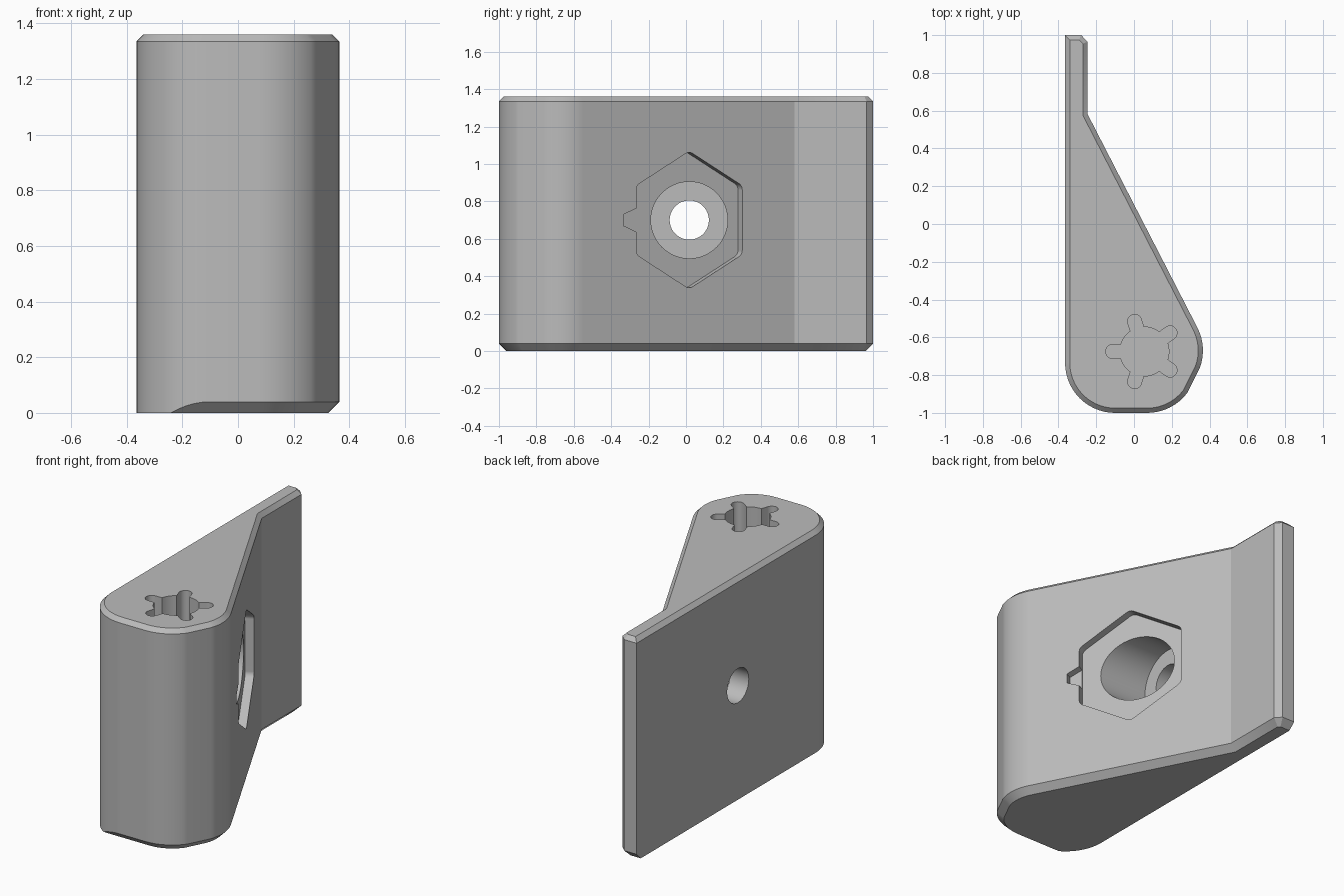
import bpy, bmesh, math
from mathutils import Vector

if "Cube" in bpy.data.objects:
    bpy.data.objects.remove(bpy.data.objects["Cube"], do_unlink=True)

HEIGHT, TOP_CUT, FOOT_CUT = 1.36, 0.025, 0.04
TILT = math.radians(27.2)          # direction the sloping face looks in
X, Y, Z = Vector((1, 0, 0)), Vector((0, 1, 0)), Vector((0, 0, 1))

grey = bpy.data.materials.new("plain grey")
grey.use_nodes = True
grey.diffuse_color = (0.5, 0.5, 0.5, 1)
grey.node_tree.nodes["Principled BSDF"].inputs["Base Color"].default_value = (0.5, 0.5, 0.5, 1)


def arc(cx, cy, r, start, end, steps):
    angles = [math.radians(start + (end - start) * i / steps) for i in range(steps + 1)]
    return [(cx + r * math.cos(a), cy + r * math.sin(a)) for a in angles]


def inset(points, distance):
    """Move a counter-clockwise outline inwards with mitred corners."""
    result = []
    for i, p in enumerate(points):
        p, before, after = Vector(p), Vector(points[i - 1]), Vector(points[(i + 1) % len(points)])
        d1, d2 = (p - before).normalized(), (after - p).normalized()
        n1, n2 = Vector((-d1.y, d1.x)), Vector((-d2.y, d2.x))
        result.append(tuple(p + (n1 + n2) * distance / (1 + n1.dot(n2))))
    return result


def loft(name, rings):
    """Skin a stack of matching rings and cap both ends."""
    bm = bmesh.new()
    loops = [[bm.verts.new(p) for p in ring] for ring in rings]
    count = len(loops[0])
    for low, high in zip(loops, loops[1:]):
        for i in range(count):
            j = (i + 1) % count
            bm.faces.new((low[i], low[j], high[j], high[i]))
    bm.faces.new(loops[0][::-1])
    bm.faces.new(loops[-1])
    bmesh.ops.remove_doubles(bm, verts=bm.verts, dist=0.0001)
    bmesh.ops.recalc_face_normals(bm, faces=bm.faces)
    mesh = bpy.data.meshes.new(name)
    bm.to_mesh(mesh)
    bm.free()
    mesh.materials.append(grey)
    obj = bpy.data.objects.new(name, mesh)
    bpy.context.collection.objects.link(obj)
    return obj


def prism(name, points, origin, u, v, low, high):
    n = u.cross(v)
    return loft(name, [[Vector(origin) + u * a + v * b + n * d for a, b in points] for d in (low, high)])


# Body: teardrop outline with a thin flange at the back
outline = ([(-0.365, 1)]
           + arc(-0.1, -0.735, 0.265, 180, 270, 14)
           + arc(0.07, -0.735, 0.265, 270, 323, 8)
           + arc(0.1, -0.67, 0.265, 340, 387.2, 8)
           + [(-0.245, 0.58), (-0.245, 0.965), (-0.28, 1)])

# Foot chamfer leaves the flat mounting side sharp and fades out on its round corner
foot, foot_edge = [], []
for (x, y), (ix, iy) in zip(outline, inset(outline, FOOT_CUT)):
    if x < -0.09 and y < 0:
        foot.append((x, max(y, FOOT_CUT - 1), 0))
        foot_edge.append((x, y, max(0, FOOT_CUT - 1 - y)))
    else:
        foot.append((x if x < -0.36 else ix, iy, 0))
        foot_edge.append((x, y, FOOT_CUT))
body = loft("bracket_body", [
    foot, foot_edge,
    [(x, y, HEIGHT - TOP_CUT) for x, y in outline],
    [(x, y, HEIGHT) for x, y in inset(outline, TOP_CUT)]])

# Hexagonal pocket and pointer notch, square to the sloping face
along = Vector((-math.sin(TILT), math.cos(TILT), 0))
face_centre = (0.044, 0.0175, 0.7)
corner = 0.04
hexagon = []
for k in range(6):
    a = math.radians(90 + 60 * k)
    reach = 0.368 - corner / math.cos(math.radians(30))
    hexagon += arc(reach * math.cos(a), reach * math.sin(a), corner, 60 + 60 * k, 120 + 60 * k, 4)
notch = [(-0.395, -0.03), (-0.29, -0.075), (-0.29, 0.075), (-0.395, 0.03)]

# Five-lobed socket in the top
lobe, core = 0.037, 0.13
gap = math.degrees(math.asin(lobe / core))
star = []
for k in range(5):
    a = 180 + 72 * k
    r = math.radians(a)
    star += arc(0.168 * math.cos(r), 0.168 * math.sin(r), lobe, a - 90, a + 90, 10)
    star += arc(0, 0, core, a + gap, a + 72 - gap, 5)

bore_centre = (0, 0.0175, 0.7)
cutters = [
    prism("hex_pocket", hexagon, face_centre, along, Z, -0.05, 0.2),
    prism("pointer_notch", notch, face_centre, along, Z, -0.045, 0.2),
    prism("counterbore", arc(0, 0, 0.205, 0, 352.5, 47), bore_centre, Y, Z, -0.24, 0.4),
    prism("through_hole", arc(0, 0, 0.105, 0, 350, 35), bore_centre, Y, Z, -0.6, 0.3),
    prism("lobed_socket", star, (0.055, -0.675, HEIGHT), X, Y, -0.6, 0.2),
]

# Cut the openings, then remove the cutters
bpy.ops.object.select_all(action="DESELECT")
bpy.context.view_layer.objects.active = body
body.select_set(True)
for cutter in cutters:
    cut = body.modifiers.new(cutter.name, "BOOLEAN")
    cut.operation, cut.solver, cut.object = "DIFFERENCE", "EXACT", cutter
    bpy.ops.object.modifier_apply(modifier=cut.name)
    bpy.data.objects.remove(cutter, do_unlink=True)

bpy.ops.object.shade_smooth_by_angle(angle=math.radians(20))
weighted = body.modifiers.new("even_shading", "WEIGHTED_NORMAL")
weighted.keep_sharp = True
